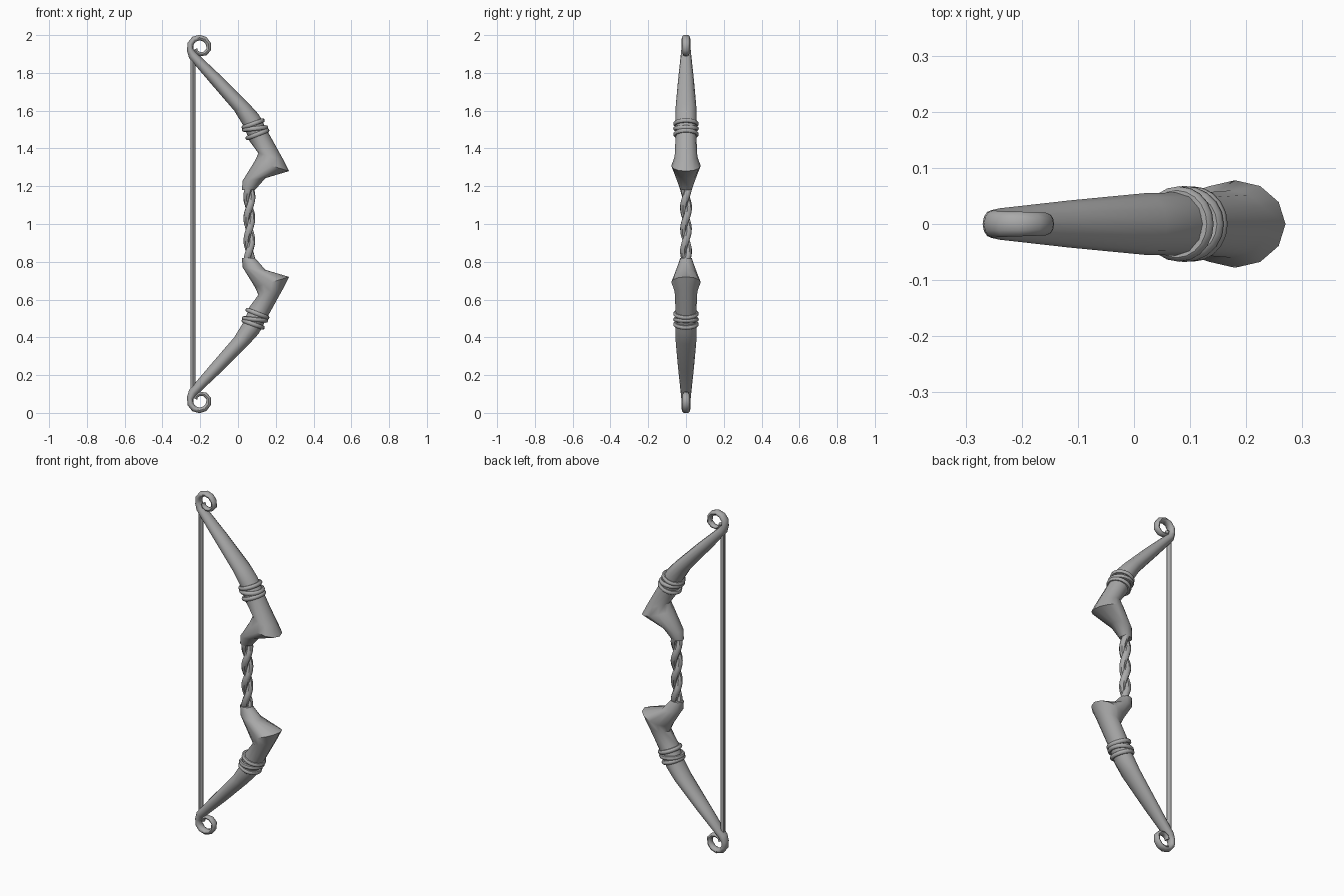
import bpy
import bmesh
from math import cos, sin, pi, radians
from mathutils import Vector

cube = bpy.data.objects.get("Cube")
if cube:
    bpy.data.objects.remove(cube)

GREY = (0.4, 0.4, 0.4, 1)
mat = bpy.data.materials.new("plain grey")
mat.use_nodes = True
mat.diffuse_color = GREY
mat.node_tree.nodes["Principled BSDF"].inputs["Base Color"].default_value = GREY


def finish(obj, angle=45):
    obj.data.materials.clear()
    obj.data.materials.append(mat)
    bpy.ops.object.select_all(action="DESELECT")
    obj.select_set(True)
    bpy.context.view_layer.objects.active = obj
    if obj.type == "CURVE":
        bpy.ops.object.convert(target="MESH")
        obj = bpy.context.view_layer.objects.active
    bpy.ops.object.shade_smooth_by_angle(angle=radians(angle))


def loft(name, sections, side, sides=12):
    """Skin elliptical sections: (left point, right point, half depth)."""
    bm = bmesh.new()
    rings = []
    for left, right, depth in sections:
        a, b = Vector((left[0], 0, left[1])), Vector((right[0], 0, right[1]))
        mid, half = (a + b) / 2, (b - a) / 2
        ring = []
        for i in range(sides):
            t = 2 * pi * i / sides
            p = mid + half * cos(t) + Vector((0, depth * sin(t), 0))
            p.z = 1 + side * (p.z - 1)
            ring.append(bm.verts.new(p))
        rings.append(ring)
    for r, s in zip(rings, rings[1:]):
        for i in range(sides):
            j = (i + 1) % sides
            bm.faces.new((r[i], r[j], s[j], s[i]))
    bm.faces.new(rings[0])
    bm.faces.new(rings[-1])
    bmesh.ops.recalc_face_normals(bm, faces=bm.faces)
    mesh = bpy.data.meshes.new(name)
    bm.to_mesh(mesh)
    bm.free()
    obj = bpy.data.objects.new(name, mesh)
    bpy.context.collection.objects.link(obj)
    finish(obj)


def tube(name, points, radius, cyclic=False):
    curve = bpy.data.curves.new(name, "CURVE")
    curve.dimensions = "3D"
    curve.bevel_depth = radius
    curve.bevel_resolution = 2
    curve.use_fill_caps = True
    spline = curve.splines.new("POLY")
    spline.points.add(len(points) - 1)
    for p, co in zip(spline.points, points):
        p.co = (*co, 1)
    spline.use_cyclic_u = cyclic
    obj = bpy.data.objects.new(name, curve)
    bpy.context.collection.objects.link(obj)
    finish(obj)


# Limb sections from the grip out through the knee to the thin end
limb = [
    ((0.02, 1.18), (0.09, 1.18), 0.03),
    ((0.025, 1.23), (0.145, 1.243), 0.05),
    ((0.09, 1.335), (0.27, 1.28), 0.078),
    ((0.108, 1.375), (0.24, 1.34), 0.06),
    ((0.06, 1.44), (0.16, 1.485), 0.055),
    ((0.035, 1.51), (0.11, 1.58), 0.056),
    ((-0.02, 1.60), (0.06, 1.635), 0.055),
    ((-0.145, 1.745), (-0.085, 1.78), 0.042),
    ((-0.26, 1.88), (-0.218, 1.905), 0.028),
]
# Curled tip: a spiral continuing the limb
for k in range(11):
    t = radians(195 - 35 * k)
    r = 0.051 - 0.007 * max(0, k - 6)
    w = 0.017 - 0.0007 * k
    out, inn = [(-0.204 + q * cos(t), 1.936 + q * sin(t)) for q in (r + w, r - w)]
    limb.append((out, inn, 0.025 - 0.001 * k))

# Cord wraps: centre x, centre z, half width, rise to the right
wraps = [(0.08, 1.53, 0.05, 0.018), (0.09, 1.505, 0.058, 0.006),
         (0.103, 1.475, 0.052, 0.02)]

for word, side in (("upper", 1), ("lower", -1)):
    loft(word + "_limb", limb, side)
    for n, (x, z, half, rise) in enumerate(wraps):
        ring = []
        for i in range(20):
            t = 2 * pi * i / 20
            ring.append((x + half * cos(t), 0.056 * sin(t),
                         1 + side * (z + rise * cos(t) - 1)))
        tube(f"{word}_wrap_{n + 1}", ring, 0.012, True)

# Grip: two strands twisted around each other
for n in range(2):
    strand = []
    for i in range(33):
        f = i / 32
        t = n * pi + 3.5 * pi * f
        strand.append((0.06 + 0.013 * cos(t), 0.013 * sin(t), 0.8 + 0.4 * f))
    tube(f"grip_strand_{n + 1}", strand, 0.019)

# Bowstring
tube("bowstring", [(-0.238, 0, 0.1), (-0.238, 0, 1.9)], 0.013)
